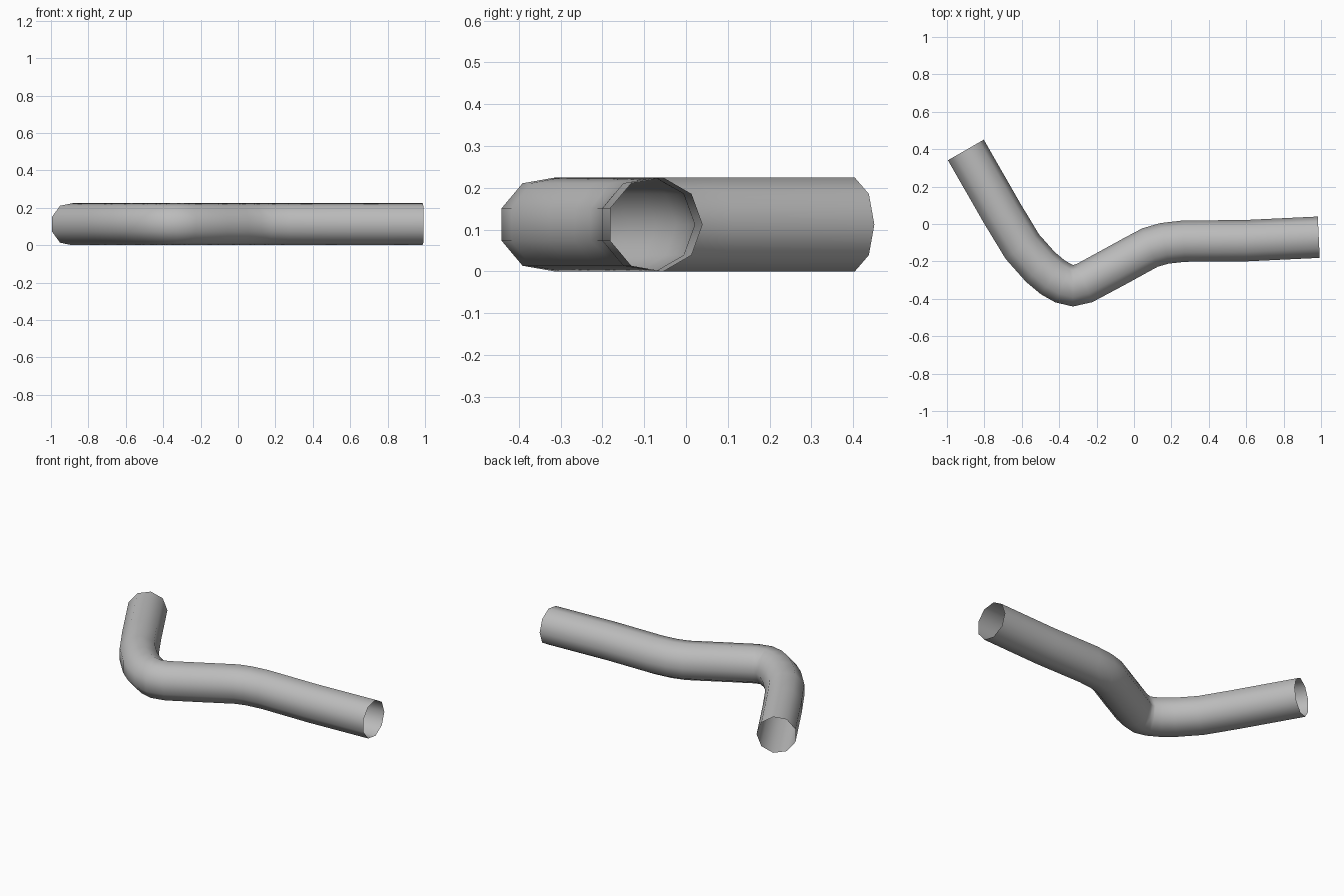
import bpy, bmesh, math
from mathutils import Vector

cube = bpy.data.objects.get("Cube")
if cube:
    bpy.data.objects.remove(cube, do_unlink=True)

# Plain grey metal
metal = bpy.data.materials.new("grey_metal")
metal.use_nodes = True
GREY = (0.5, 0.5, 0.5, 1.0)
metal.diffuse_color = GREY
metal.node_tree.nodes["Principled BSDF"].inputs["Base Color"].default_value = GREY

RADIUS, SIDES = 0.114, 9
HEIGHT = RADIUS * math.sin(math.radians(80))

# Centre line of the bent pipe, seen from above
PATH = [(-0.902, 0.394), (-0.707, 0.054), (-0.60, -0.123), (-0.503, -0.232),
        (-0.436, -0.288), (-0.38, -0.32), (-0.326, -0.334), (-0.262, -0.318),
        (-0.106, -0.234), (0.007, -0.172), (0.087, -0.129), (0.163, -0.107),
        (0.268, -0.095), (0.59, -0.093), (0.988, -0.074)]


def sweep_pipe(name, path):
    """Open-ended pipe: one ring of vertices at each path point."""
    points = [Vector((x, y, HEIGHT)) for x, y in path]
    bm = bmesh.new()
    rings = []
    for i, centre in enumerate(points):
        before = (centre - points[i - 1]).normalized() if i else Vector()
        after = (points[i + 1] - centre).normalized() if i + 1 < len(points) else Vector()
        along = (before + after).normalized()
        side = Vector((-along.y, along.x, 0))
        ring = []
        for k in range(SIDES):
            a = math.tau * k / SIDES
            offset = side * math.cos(a) + Vector((0, 0, math.sin(a)))
            ring.append(bm.verts.new(centre + offset * RADIUS))
        rings.append(ring)
    for a, b in zip(rings, rings[1:]):
        for k in range(SIDES):
            n = (k + 1) % SIDES
            face = bm.faces.new((a[k], a[n], b[n], b[k]))
            face.smooth = True
    bmesh.ops.recalc_face_normals(bm, faces=bm.faces)
    # Normals must point away from the centre line
    bm.faces.ensure_lookup_table()
    first = bm.faces[0]
    if first.normal.dot(first.calc_center_median() - (points[0] + points[1]) / 2) < 0:
        bmesh.ops.reverse_faces(bm, faces=bm.faces)
    mesh = bpy.data.meshes.new(name)
    bm.to_mesh(mesh)
    bm.free()
    mesh.materials.append(metal)
    obj = bpy.data.objects.new(name, mesh)
    bpy.context.collection.objects.link(obj)
    return obj


sweep_pipe("bent_pipe", PATH)
